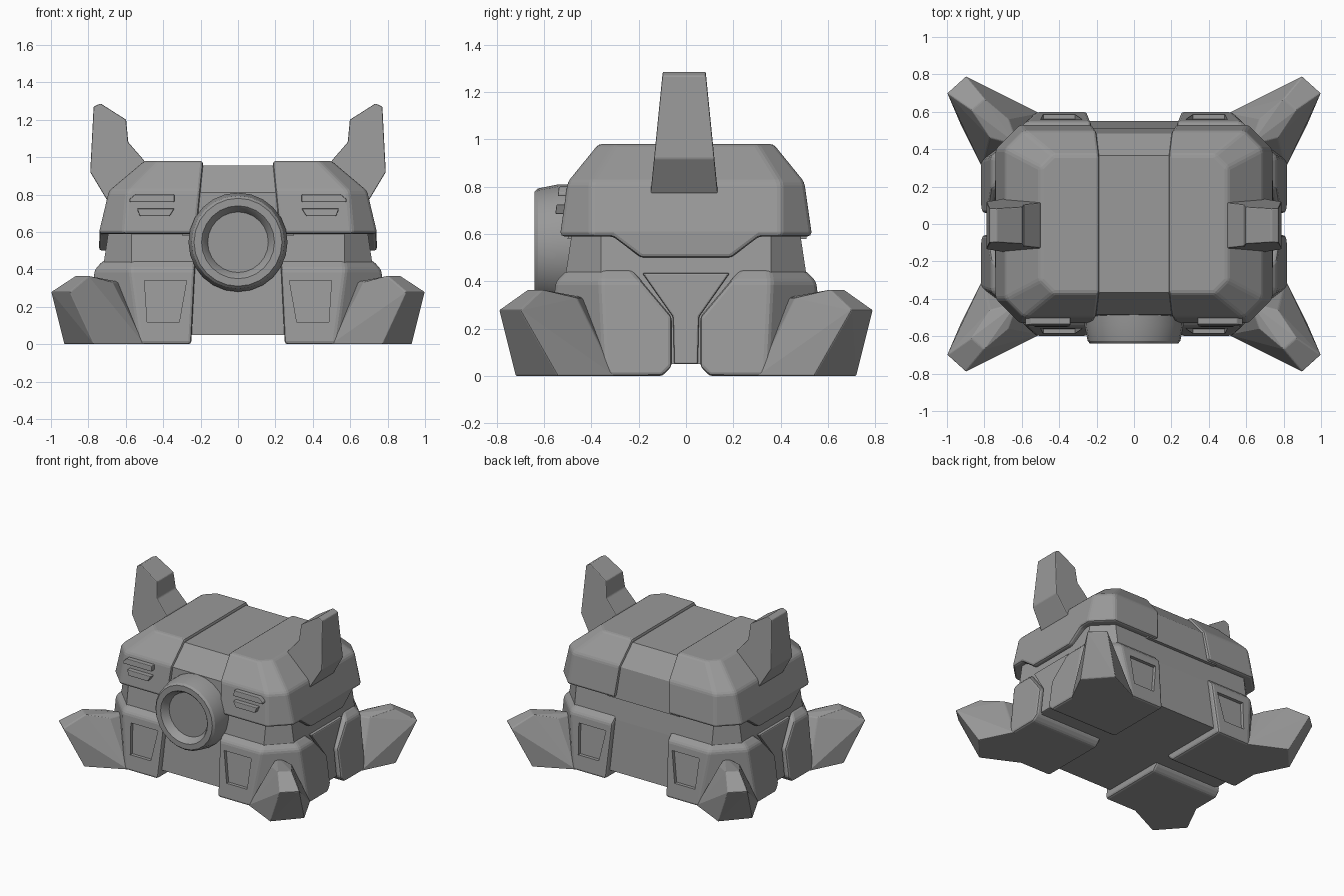
import bpy, bmesh, math
from mathutils import Vector

old = bpy.data.objects.get("Cube")
if old:
    bpy.data.objects.remove(old, do_unlink=True)

GREY = (0.32, 0.32, 0.32, 1)
grey = bpy.data.materials.new("plain grey")
grey.use_nodes = True
grey.diffuse_color = GREY
grey.node_tree.nodes["Principled BSDF"].inputs["Base Color"].default_value = GREY


def finish(name, bm):
    bmesh.ops.recalc_face_normals(bm, faces=bm.faces)
    mesh = bpy.data.meshes.new(name)
    bm.to_mesh(mesh)
    bm.free()
    ob = bpy.data.objects.new(name, mesh)
    bpy.context.collection.objects.link(ob)
    mesh.materials.append(grey)
    return ob


def loft(rings):
    """Skin a stack of equal point rings and cap both ends."""
    bm = bmesh.new()
    rows = [[bm.verts.new(p) for p in ring] for ring in rings]
    n = len(rows[0])
    for a, b in zip(rows, rows[1:]):
        for i in range(n):
            j = (i + 1) % n
            bm.faces.new((a[i], a[j], b[j], b[i]))
    bm.faces.new(rows[0])
    bm.faces.new(rows[-1])
    return bm


def octagon(hx, hy, cx, cy, z):
    """Rectangle with cut corners."""
    quarter = [(hx, hy - cy), (hx - cx, hy)]
    pts = quarter + [(-x, y) for x, y in reversed(quarter)]
    return [(x, y, z) for x, y in pts + [(-x, -y) for x, y in pts]]


def cut(bm, co, no):
    """Trim away everything on the side the normal points to."""
    bmesh.ops.bisect_plane(bm, geom=bm.verts[:] + bm.edges[:] + bm.faces[:],
                           plane_co=co, plane_no=no, clear_outer=True)
    bmesh.ops.holes_fill(bm, edges=[e for e in bm.edges if e.is_boundary], sides=0)


def prism(name, outline, near, far):
    return finish(name, loft([[near(u, v) for u, v in outline],
                              [far(u, v) for u, v in outline]]))


def hull(name, points):
    bm = bmesh.new()
    for p in points:
        bm.verts.new(p)
    bmesh.ops.convex_hull(bm, input=bm.verts[:])
    bmesh.ops.dissolve_limit(bm, angle_limit=0.02, verts=bm.verts[:], edges=bm.edges[:])
    return finish(name, bm)


def bevel(ob, width):
    m = ob.modifiers.new("soft edges", 'BEVEL')
    m.width, m.segments = width, 2
    m.limit_method, m.angle_limit = 'ANGLE', math.radians(25)


def subtract(ob, cutter):
    cutter.hide_render = cutter.hide_viewport = True
    m = ob.modifiers.new("cutout", 'BOOLEAN')
    m.operation, m.object = 'DIFFERENCE', cutter


def mirror(ob, x=True, y=False):
    m = ob.modifiers.new("mirror", 'MIRROR')
    m.use_axis = (x, y, False)
    m.use_mirror_merge = False


# Inner body, visible between the lid and the feet
core = finish("core_body", loft([
    octagon(0.77, 0.55, 0.25, 0.22, 0.05),
    octagon(0.72, 0.51, 0.15, 0.15, 0.42),
    octagon(0.69, 0.48, 0.12, 0.12, 0.62),
    octagon(0.50, 0.40, 0.10, 0.10, 0.85)]))

# Recessed centre band running over the lid
band = [(-0.50, 0.58), (-0.485, 0.81), (-0.365, 0.955),
        (0.365, 0.955), (0.485, 0.81), (0.51, 0.58)]
prism("lid_centre_band", band,
      lambda y, z: (-0.3, y, z), lambda y, z: (0.3, y, z))

# Lid halves with a stepped lower edge
bm = loft([octagon(0.745, 0.53, 0.13, 0.13, 0.45),
           octagon(0.74, 0.53, 0.13, 0.13, 0.61),
           octagon(0.69, 0.50, 0.10, 0.10, 0.82),
           octagon(0.50, 0.37, 0.07, 0.07, 0.98)])
cut(bm, (0.185, 0, 0.98), (-1, 0, -0.1))
lid = finish("lid_half", bm)
step = [(0.19, 0.5), (0.31, 0.59), (0.8, 0.59), (0.8, 0.4)]
step += [(-y, z) for y, z in reversed(step)]
subtract(lid, prism("lid_edge_cutter", step,
                    lambda y, z: (-1, y, z), lambda y, z: (1, y, z)))
bevel(lid, 0.016)
mirror(lid)

# Raised vent slats on the front of the lid
slats = {"upper_vent": [(0.34, 0.8), (0.55, 0.8), (0.58, 0.775), (0.58, 0.76), (0.34, 0.76)],
         "lower_vent": [(0.34, 0.725), (0.54, 0.725), (0.525, 0.685), (0.365, 0.685)]}
for name, outline in slats.items():
    slat = prism(name, outline, lambda x, z: (x, -0.46, z),
                 lambda x, z: (x, -0.645 + 0.135 * z, z))
    bevel(slat, 0.005)
    mirror(slat)

# Ears on both sides of the lid
ear_outline = [(0.70, 0.77), (0.79, 0.92), (0.772, 1.27), (0.735, 1.287),
               (0.598, 1.2), (0.587, 1.08), (0.5, 0.98), (0.5, 0.77)]
ear = prism("ear", ear_outline,
            lambda x, z: (x, -0.15 + 0.1 * (z - 0.77), z),
            lambda x, z: (x, 0.135 - 0.1 * (z - 0.77), z))
bevel(ear, 0.006)
mirror(ear)

# Round port on the front
SIDES = 24
profile = [(0.265, -0.40), (0.265, -0.54), (0.248, -0.625), (0.235, -0.64),
           (0.195, -0.64), (0.185, -0.63), (0.162, -0.585)]
port = finish("front_port", loft([
    [(r * math.cos(math.tau * i / SIDES), y, 0.545 + r * math.sin(math.tau * i / SIDES))
     for i in range(SIDES)] for r, y in profile]))
bpy.context.view_layer.objects.active = port
port.select_set(True)
bpy.ops.object.shade_smooth_by_angle(angle=math.radians(25))
port.select_set(False)

# Corner foot blocks, trimmed on the inner sides
bm = loft([octagon(0.82, 0.60, 0.30, 0.26, 0),
           octagon(0.765, 0.55, 0.19, 0.19, 0.40),
           octagon(0.715, 0.50, 0.15, 0.15, 0.45)])
cut(bm, (0.25, 0, 0), (-1, 0, -0.05))
cut(bm, (0, -0.06, 0), (0, 1, 0))
cut(bm, (0, -0.06, 0.25), (0, 0.19, 0.16))
cut(bm, (0, -0.06, 0.04), (0, 0.7, -0.7))
foot = finish("foot_block", bm)
bevel(foot, 0.016)
panel = [(0.275, 0.34), (0.50, 0.34), (0.485, 0.115), (0.315, 0.115)]
subtract(foot, prism("foot_panel_cutter", panel, lambda x, z: (x, -0.8, z),
                     lambda x, z: (x, -0.575 + 0.125 * z, z)))
mirror(foot, y=True)

# Diagonal claws at the corners
claw = hull("claw", [
    (0.50, -0.59, 0), (0.77, -0.72, 0), (0.93, -0.54, 0), (0.81, -0.30, 0),
    (0.90, -0.79, 0.28), (1.0, -0.70, 0.28),
    (0.80, -0.67, 0.365), (0.87, -0.61, 0.365),
    (0.67, -0.56, 0.33), (0.77, -0.46, 0.33),
    (0.60, -0.40, 0), (0.62, -0.42, 0.33)])
bevel(claw, 0.006)
mirror(claw, y=True)

# Wedge plates on the flanks, between the feet
wedge = [(0.185, 0.435), (0.055, 0.25), (0.05, 0.05)]
wedge += [(-y, z) for y, z in reversed(wedge)]
plate = prism("flank_plate", wedge, lambda y, z: (0.6, y, z),
              lambda y, z: (0.795 - 0.13 * z, y, z))
bevel(plate, 0.008)
mirror(plate)
